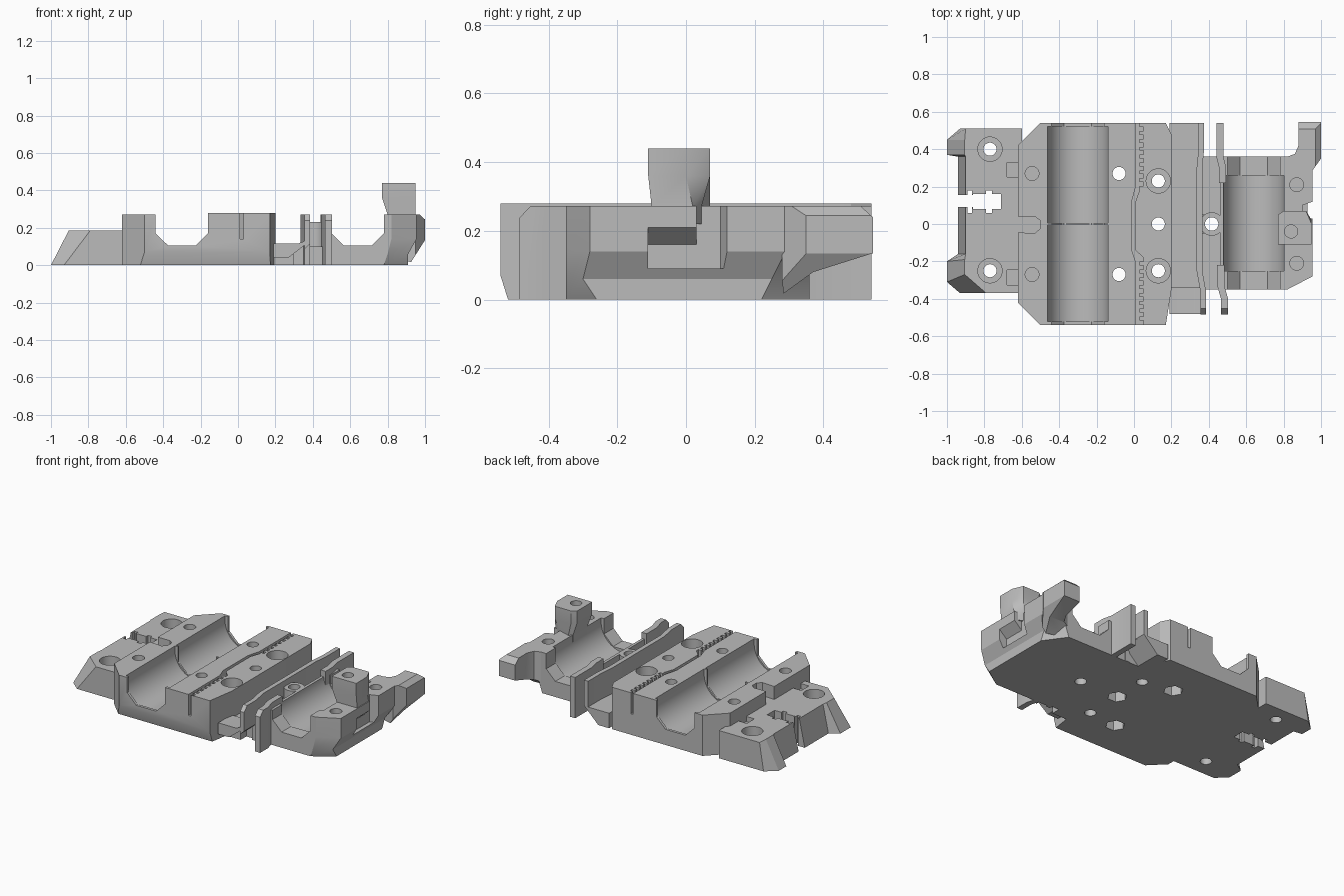
import bpy, bmesh, math

old = bpy.data.objects.get("Cube")
if old:
    bpy.data.objects.remove(old)

grey = bpy.data.materials.new("light grey plastic")
grey.use_nodes = True
GREY = (0.5, 0.5, 0.5, 1)
grey.diffuse_color = GREY
grey.node_tree.nodes["Principled BSDF"].inputs["Base Color"].default_value = GREY


def loft(name, rings):
    """Solid through matching rings of points, capped at both ends."""
    bm = bmesh.new()
    vs = [[bm.verts.new(p) for p in ring] for ring in rings]
    n = len(vs[0])
    bm.faces.new(vs[0])
    bm.faces.new(vs[-1])
    for a, b in zip(vs, vs[1:]):
        for i in range(n):
            j = (i + 1) % n
            bm.faces.new((a[i], a[j], b[j], b[i]))
    bmesh.ops.recalc_face_normals(bm, faces=bm.faces)
    me = bpy.data.meshes.new(name)
    bm.to_mesh(me)
    bm.free()
    ob = bpy.data.objects.new(name, me)
    bpy.context.collection.objects.link(ob)
    me.materials.append(grey)
    return ob


def plan(name, pts, z0, z1):
    return loft(name, [[(x, y, z) for x, y in pts] for z in (z0, z1)])


def profile(name, pts, y0, y1):
    return loft(name, [[(x, y, z) for x, z in pts] for y in (y0, y1)])


def side(name, pts, x0, x1):
    return loft(name, [[(x, y, z) for y, z in pts] for x in (x0, x1)])


def box(name, x0, x1, y0, y1, z0, z1):
    return plan(name, [(x0, y0), (x1, y0), (x1, y1), (x0, y1)], z0, z1)


def disc(name, x, y, r, z0, z1, n=32):
    t = [i * math.tau / n for i in range(n)]
    return plan(name, [(x + r * math.cos(a), y + r * math.sin(a)) for a in t], z0, z1)


def boolean(ob, other, op="DIFFERENCE"):
    m = ob.modifiers.new("cut", "BOOLEAN")
    m.operation, m.solver, m.object = op, "EXACT", other
    bpy.ops.object.select_all(action="DESELECT")
    bpy.context.view_layer.objects.active = ob
    ob.select_set(True)
    bpy.ops.object.modifier_apply(modifier=m.name)
    bpy.data.objects.remove(other)


def cut(ob, *others):
    for o in others:
        boolean(ob, o)


def bore(x, y0, y1, r=0.162, z=0.245):
    """Half-round bearing seat with straight walls above its axis."""
    arc = [(x + r * math.cos(a), z + r * math.sin(a))
           for a in [math.pi + i * math.pi / 32 for i in range(33)]]
    return profile("bore", arc + [(x + r, 0.5), (x - r, 0.5)], y0, y1)


def saddle(x, w, y0, y1):
    """Angular opening through the end lips of a seat."""
    pts = [(x - w, 0.5), (x - w, 0.17), (x - w + 0.067, 0.104),
           (x + w - 0.067, 0.104), (x + w, 0.17), (x + w, 0.5)]
    return profile("saddle", pts, y0, y1)


# Stepped end plate with sloped outer corners
low = [(-0.6, -0.37), (-0.93, -0.37), (-1, -0.31), (-1, -0.2), (-0.94, -0.16),
       (-0.94, 0.36), (-1, 0.37), (-1, 0.45), (-0.93, 0.51), (-0.6, 0.51)]
top = [(-0.6, -0.37), (-0.79, -0.37), (-0.905, -0.27), (-0.905, -0.19), (-0.9, -0.16),
       (-0.9, 0.36), (-0.905, 0.37), (-0.905, 0.45), (-0.9, 0.51), (-0.6, 0.51)]
end_plate = loft("end_plate", [[(x, y, 0) for x, y in low], [(x, y, 0.185) for x, y in top]])
cut(end_plate,
    box("cut", -0.86, -0.71, 0.08, 0.16, -1, 1),
    box("cut", -1.1, -0.85, 0.09, 0.155, -1, 1),
    box("cut", -0.89, -0.865, 0.06, 0.18, -1, 1),
    box("cut", -0.79, -0.76, 0.06, 0.18, -1, 1))
for y in (0.4, -0.25):
    cut(end_plate, disc("cut", -0.77, y, 0.065, 0.12, 1), disc("cut", -0.77, y, 0.035, -1, 1))
for y in (0.29, -0.285):
    cut(end_plate, box("cut", -0.68, -0.5, y - 0.04, y + 0.04, 0.15, 1))

# Main block with the double bearing seat
outline = [(-0.62, -0.42), (-0.5, -0.54), (0.17, -0.54), (0.2, -0.35),
           (0.2, 0.48), (0.17, 0.54), (-0.5, 0.54), (-0.62, 0.42)]
main_block = plan("main_block", outline, 0, 0.28)
cut(main_block,
    box("cut", -1, -0.3, -1, 1, 0.272, 1),
    saddle(-0.3, 0.14, -1, 1),
    bore(-0.3, -0.522, -0.006), bore(-0.3, 0.006, 0.522),
    side("cut", [(-0.56, 0.07), (-0.54, 0.07), (-0.515, -0.01), (-0.56, -0.01)], -1, 1),
    plan("cut", [(-0.7, -0.04), (-0.53, -0.05), (-0.503, -0.025),
                 (-0.503, 0.02), (-0.53, 0.04), (-0.7, 0.04)], 0.185, 1))
for s in (-1, 1):
    cut(main_block, disc("cut", -0.545, s * 0.27, 0.037, 0.1, 1))
for y in (0.23, -0.25):
    cut(main_block, disc("cut", 0.13, y, 0.065, 0.2, 1), disc("cut", 0.13, y, 0.035, -1, 1))
# Screw holes with hexagonal nut pockets underneath
for x, y in ((0.13, 0), (-0.08, 0.27), (-0.08, -0.27)):
    cut(main_block, disc("cut", x, y, 0.035, -1, 1), disc("cut", x, y, 0.06, -1, 0.07, 6))

# Toothed belt slot: one outline whose right edge steps in and out
slot = [(0.012, -0.6), (0.012, -0.21), (-0.012, -0.14), (-0.012, 0.12), (0.012, 0.21), (0.012, 0.6)]
teeth = []
for start in (0.56, -0.18):
    for i in range(9):
        y = start - i * 0.042
        teeth += [(0.05, y), (0.05, y - 0.021), (0.03, y - 0.021), (0.03, y - 0.042)]
    if start > 0:
        teeth += [(0.008, 0.12), (0.008, -0.14)]
cut(main_block, plan("cut", slot + [(0.03, 0.6)] + teeth + [(0.03, -0.6)], 0.14, 1))

# Channel floor, whose rear end slopes up to the wall, and front ledge
box("channel_floor", 0.19, 0.37, -0.34, 0.36, 0, 0.1)
profile("channel_floor_rear", [(0.19, 0), (0.27, 0), (0.372, 0.1), (0.372, 0.115), (0.35, 0.1), (0.19, 0.1)],
        0.36, 0.54)
profile("front_ledge", [(0.19, 0.04), (0.27, 0.04), (0.36, 0.11), (0.36, 0.13),
                        (0.32, 0.115), (0.19, 0.115)], -0.48, -0.34)
box("ledge_foot", 0.19, 0.3, -0.4, -0.33, 0, 0.06)


# Thin bowed walls that flank the gap
def wall(name, path, t):
    ob = plan(name, path + [(x + t, y) for x, y in reversed(path)], 0, 0.272)
    cut(ob, side("cut", [(-0.5, 0.235), (-0.488, 0.235), (-0.445, 0.28), (-0.5, 0.28)], 0, 1))
    return ob


long_wall = wall("long_wall", [(0.355, -0.485), (0.355, -0.36), (0.335, -0.25), (0.335, 0.3),
                               (0.345, 0.4), (0.345, 0.54)], 0.03)
for y0, y1 in ((-0.6, -0.36), (0.365, 0.6)):
    cut(long_wall, profile("cut", [(0.2, -0.1), (0.27, 0), (0.39, 0.118), (0.6, 0.1)], y0, y1))
wall("front_short_wall", [(0.465, -0.485), (0.465, -0.4), (0.445, -0.33), (0.445, -0.22)], 0.038)
wall("back_short_wall", [(0.455, 0.22), (0.455, 0.3), (0.44, 0.36), (0.44, 0.54)], 0.038)

# Single bearing holder with bevelled lower corners and an undercut outer end
levels = [  # height, corner x, end x, end y range
    (0, 0.78, 0.91, -0.26, 0.22), (0.06, 0.8, 0.91, -0.3, 0.25),
    (0.14, 0.82, 0.955, -0.28, 0.29), (0.272, 0.82, 0.955, -0.28, 0.29)]
holder = loft("bearing_holder", [
    [(0.36, -0.35, z), (c, -0.35, z), (e, a, z), (e, b, z), (c + 0.03, 0.36, z), (0.36, 0.36, z)]
    for z, c, e, a, b in levels])
cut(holder,
    box("cut", 0.3, 0.6, -1, 1, 0.232, 1),
    box("cut", 0.3, 0.46, -1, 1, 0.1, 1),
    saddle(0.64, 0.14, -1, 1), bore(0.64, -0.25, 0.26))
for y in (-0.21, 0.21):
    cut(holder, disc("cut", 0.87, y, 0.037, 0.12, 1))

# Tall clamp post with bevelled corners
post_low = [(0.8, -0.1), (0.95, -0.1), (0.95, 0.02), (0.9, 0.045), (0.82, 0.07), (0.8, 0.05)]
post_top = [(0.77, -0.11), (0.95, -0.11), (0.95, 0.0), (0.92, 0.07), (0.8, 0.07), (0.77, 0.05)]
post = loft("clamp_post", [[(x, y, z) for x, y in ring] for ring, z in
                           ((post_low, 0.22), (post_low, 0.27), (post_top, 0.36), (post_top, 0.44))])
cut(post, disc("cut", 0.84, -0.04, 0.035, 0.3, 1))
# Recess under the post with a sloped ceiling, and a groove rising beside it
cut(holder,
    profile("cut", [(0.9, 0.09), (0.9, 0.16), (0.956, 0.21), (1.1, 0.21), (1.1, 0.09)], -0.11, 0.05),
    plan("cut", [(0.9, 0.03), (1.1, 0.03), (1.1, 0.12), (0.956, 0.12), (0.9, 0.1)], 0.09, 1))

# Corner arm with a sloped underside
arm = plan("corner_arm", [(0.82, 0.3), (0.82, 0.36), (0.86, 0.375), (0.88, 0.42), (0.88, 0.545),
                          (1, 0.545), (1, 0.35), (0.95, 0.28)], 0, 0.272)
cut(arm, side("cut", [(0.2, -0.1), (0.26, 0), (0.37, 0.08), (0.56, 0.14), (0.6, -0.1)], 0, 2),
    profile("cut", [(0.915, -0.1), (0.915, 0), (1.01, 0.15), (1.1, -0.1)], 0, 1),
    profile("cut", [(0.95, 0.29), (1.01, 0.235), (1.1, 0.3)], 0, 1),
    side("cut", [(0.5, 0.28), (0.56, 0.225), (0.6, 0.3)], 0, 2))

# Central screw boss bridging the gap
boss = disc("screw_boss", 0.415, 0, 0.063, 0, 0.232)
boolean(boss, box("web", 0.35, 0.415, -0.05, 0.05, 0, 0.16), "UNION")
for ob in (boss, holder):
    cut(ob, disc("cut", 0.415, 0, 0.036, -1, 1))

# Keep edges sharp, smooth only the round seats and holes
bpy.ops.object.select_all(action="DESELECT")
for ob in bpy.context.scene.objects:
    if ob.type == "MESH":
        ob.select_set(True)
        bpy.context.view_layer.objects.active = ob
bpy.ops.object.shade_smooth_by_angle(angle=math.radians(25))
